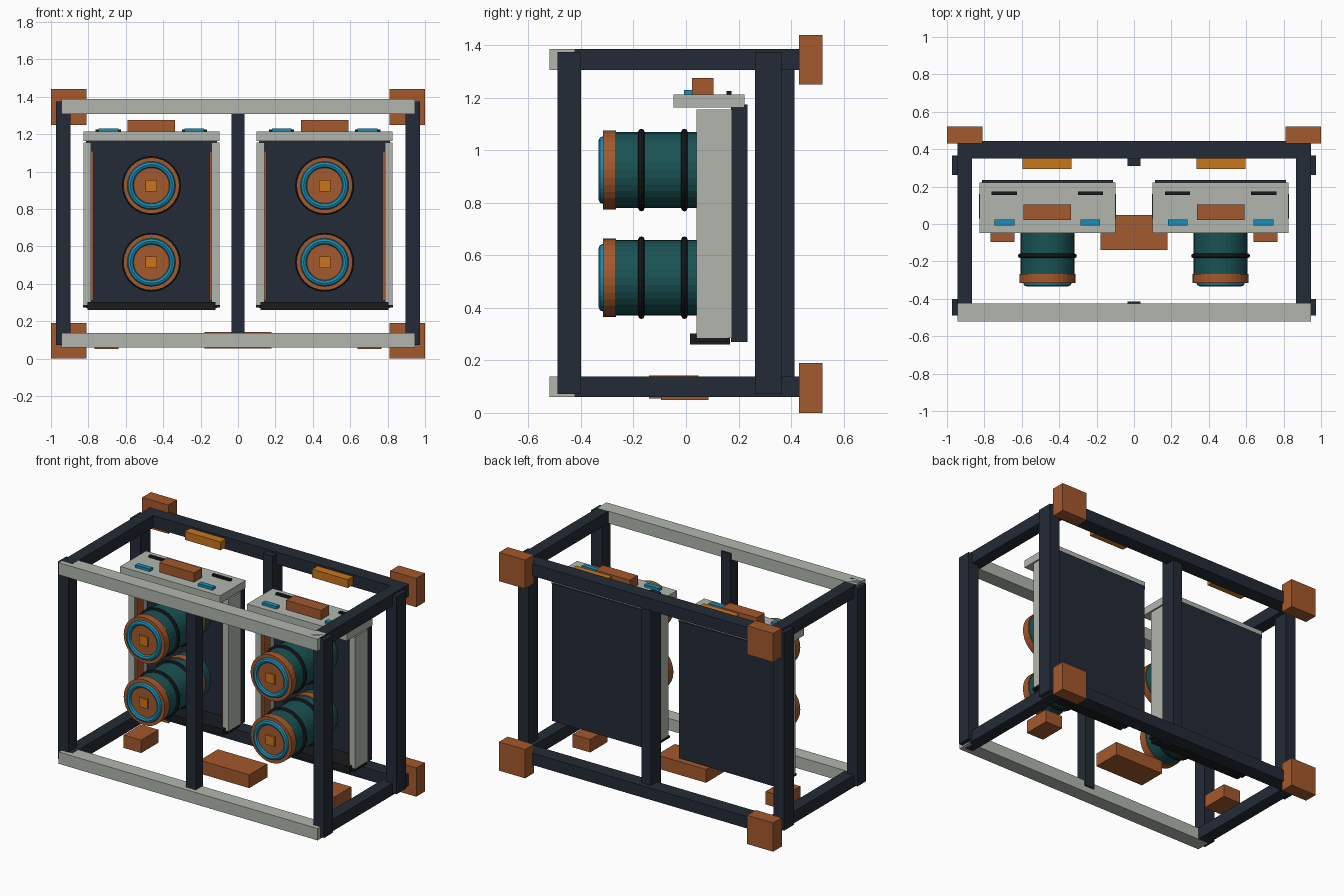
import bpy
import math

if "Cube" in bpy.data.objects:
    bpy.data.objects.remove(bpy.data.objects["Cube"])

COLORS = {
    "dark": (0.017, 0.024, 0.037), "grey": (0.44, 0.47, 0.42),
    "copper": (0.37, 0.10, 0.026), "teal": (0.010, 0.085, 0.090),
    "blue": (0.010, 0.27, 0.46), "amber": (0.58, 0.18, 0.012),
    "black": (0.010, 0.011, 0.012),
}
MATS = {}
for key, rgb in COLORS.items():
    MATS[key] = bpy.data.materials.new(key)
    MATS[key].diffuse_color = (*rgb, 1)


def finish(name, color):
    ob = bpy.context.object
    ob.name = name
    ob.data.materials.append(MATS[color])
    return ob


def box(name, color, x, y, z):
    """Box from (min, max) pairs."""
    bpy.ops.mesh.primitive_cube_add(size=1, location=[sum(r) / 2 for r in (x, y, z)])
    ob = finish(name, color)
    ob.scale = [abs(r[1] - r[0]) for r in (x, y, z)]
    bpy.ops.object.transform_apply(location=False, rotation=False, scale=True)
    return ob


def disc(name, color, x, z, r, y0, y1):
    """Cylinder lying along y."""
    bpy.ops.mesh.primitive_cylinder_add(vertices=32, radius=r, depth=y1 - y0,
                                        location=(x, (y0 + y1) / 2, z),
                                        rotation=(math.pi / 2, 0, 0))
    return finish(name, color)


def ring(name, color, x, y, z, major, minor):
    bpy.ops.mesh.primitive_torus_add(major_radius=major, minor_radius=minor,
                                     major_segments=32, minor_segments=8,
                                     location=(x, y, z), rotation=(math.pi / 2, 0, 0))
    return finish(name, color)


LOW, HIGH = (0.06, 0.138), (1.307, 1.387)

# Outer frame: horizontal rails
for level, z in (("lower", LOW), ("upper", HIGH)):
    box(f"{level}_front_rail", "grey", (-0.945, 0.945), (-0.52, -0.425), z)
    box(f"{level}_back_rail", "dark", (-0.945, 0.945), (0.35, 0.445), z)

for side, s in (("left", -1), ("right", 1)):
    # Side rails, corner posts and rear corner blocks
    for level, z, bz in (("lower", LOW, (0, 0.19)), ("upper", HIGH, (1.25, 1.44))):
        box(f"{side}_{level}_side_rail", "dark", (s * 0.865, s * 0.945), (-0.49, 0.43), z)
        box(f"{side}_{level}_corner_block", "copper", (s * 0.81, s), (0.43, 0.52), bz)
    box(f"{side}_front_post", "dark", (s * 0.895, s * 0.972), (-0.49, -0.40), (0.072, 1.375))
    box(f"{side}_back_post", "dark", (s * 0.895, s * 0.972), (0.262, 0.365), (0.072, 1.375))
    # Floor pads and top rail lamps
    box(f"{side}_floor_pad", "copper", (s * 0.64, s * 0.768), (-0.095, 0.085), (0.05, 0.135))
    box(f"{side}_top_lamp", "amber", (s * 0.335, s * 0.595), (0.295, 0.352), (1.32, 1.375))

# Centre posts and centre floor block
box("center_front_post", "dark", (-0.035, 0.035), (-0.49, -0.415), (0.10, 1.35))
box("center_back_post", "dark", (-0.035, 0.035), (0.31, 0.413), (0.072, 1.375))
box("center_floor_block", "copper", (-0.18, 0.18), (-0.14, 0.048), (0.055, 0.143))

# Two hanging units, each with a stacked pair of drums
for side, cx in (("left", -0.463), ("right", 0.463)):
    def part(name, color, x, y, z):
        box(f"{side}_{name}", color, (cx + x[0], cx + x[1]), y, z)

    part("back_plate", "dark", (-0.35, 0.35), (0.172, 0.235), (0.27, 1.175))
    part("cap", "grey", (-0.364, 0.364), (-0.047, 0.222), (1.163, 1.213))
    part("foot_bar", "black", (-0.342, 0.342), (0.015, 0.168), (0.26, 0.303))
    part("foot_strip", "black", (-0.366, 0.366), (0.03, 0.16), (0.272, 0.286))
    part("handle", "copper", (-0.127, 0.127), (0.022, 0.105), (1.21, 1.275))
    for tag, s in (("outer", -1), ("inner", 1)):
        part(f"{tag}_cheek", "grey", (s * 0.322, s * 0.364), (0.04, 0.175), (0.285, 1.155))
        part(f"{tag}_strip", "copper", (s * 0.310, s * 0.323), (0.05, 0.12), (0.31, 1.11))
        part(f"{tag}_button", "blue", (s * 0.176, s * 0.282), (-0.008, 0.024), (1.21, 1.23))
        part(f"{tag}_vent", "black", (s * 0.163, s * 0.298), (0.155, 0.174), (1.21, 1.226))

    for row, z in (("lower", 0.515), ("upper", 0.925)):
        n = f"{side}_{row}_drum"
        disc(n + "_body", "teal", cx, z, 0.144, -0.28, 0.173)
        disc(n + "_front_collar", "copper", cx, z, 0.15, -0.316, -0.266)
        disc(n + "_rear_collar", "copper", cx, z, 0.15, 0.06, 0.11)
        ring(n + "_lens_ring", "blue", cx, -0.316, z, 0.112, 0.017)
        box(n + "_center_key", "amber", (cx - 0.031, cx + 0.031), (-0.328, -0.31),
            (z - 0.031, z + 0.031))
        for i, y in enumerate((-0.17, -0.006)):
            ring(f"{n}_band_{i + 1}", "black", cx, y, z, 0.145, 0.0125)

for m in bpy.data.materials:
    if m.users and not m.is_grease_pencil:
        m.use_nodes = True
        m.node_tree.nodes["Principled BSDF"].inputs["Base Color"].default_value = m.diffuse_color
